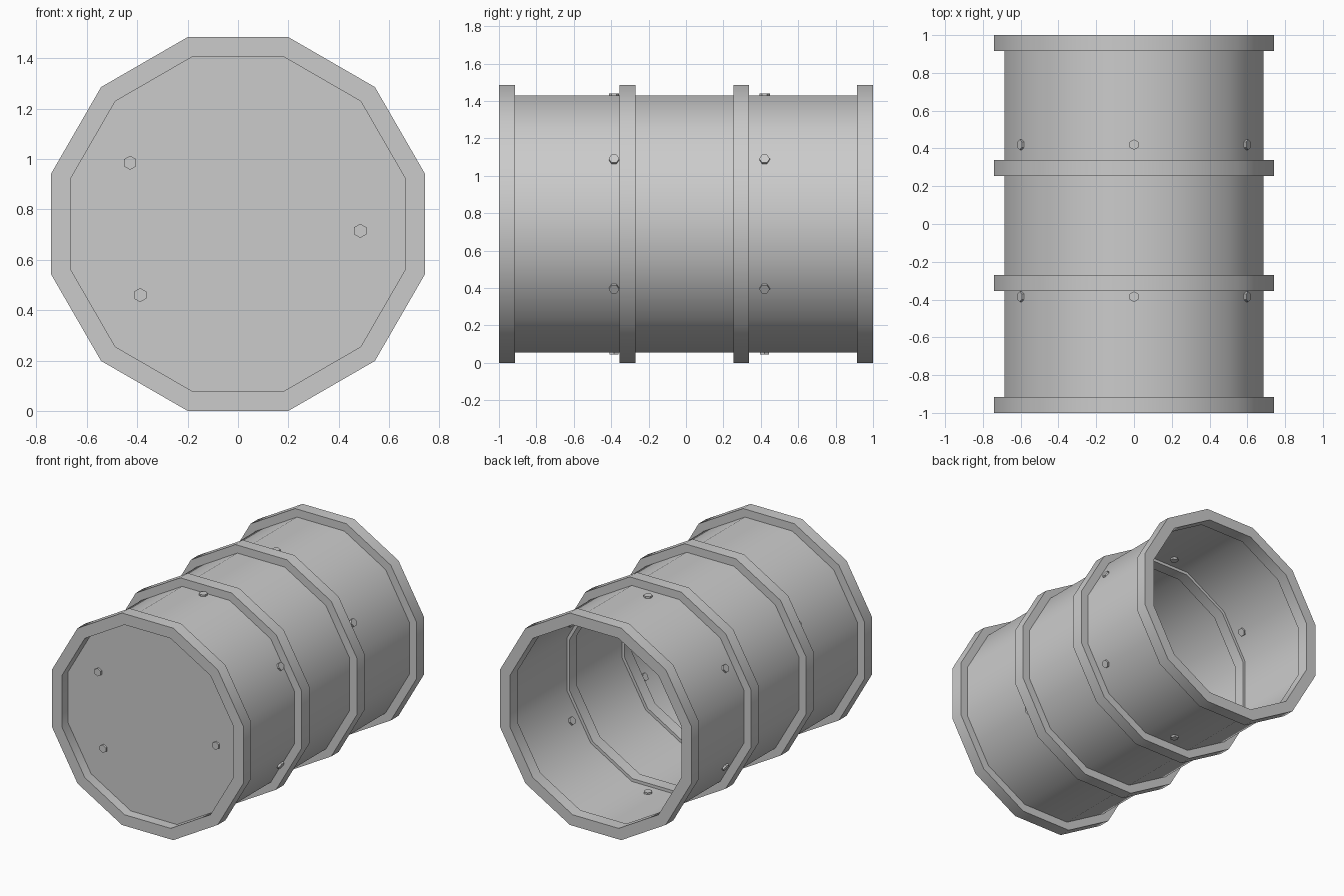
import bpy, bmesh, math
from mathutils import Matrix, Vector

if "Cube" in bpy.data.objects:
    bpy.data.objects.remove(bpy.data.objects["Cube"])

SIDES = 12
CZ = 0.742                      # height of the barrel axis
COS = math.cos(math.pi / SIDES)


def finish(bm, name, fix=True):
    if fix:
        bmesh.ops.recalc_face_normals(bm, faces=bm.faces)
    me = bpy.data.meshes.new(name)
    bm.to_mesh(me)
    bm.free()
    me.shade_smooth()
    me.set_sharp_from_angle(angle=math.radians(40))
    ob = bpy.data.objects.new(name, me)
    bpy.context.collection.objects.link(ob)
    return ob


def loop(bm, apothem, y):
    r = apothem / COS
    angles = [(i + 0.5) * math.tau / SIDES for i in range(SIDES)]
    return [bm.verts.new((r * math.cos(a), y, CZ + r * math.sin(a))) for a in angles]


def bridge(bm, a, b):
    for i in range(SIDES):
        j = (i + 1) % SIDES
        bm.faces.new((a[i], a[j], b[j], b[i]))


def ring(name, y0, y1, inner=0.665, outer=0.742):
    bm = bmesh.new()
    loops = [loop(bm, a, y) for a, y in
             ((outer, y0), (outer, y1), (inner, y1), (inner, y0))]
    for i in range(4):
        bridge(bm, loops[i], loops[(i + 1) % 4])
    finish(bm, name)


def bolt(name, centre, direction, depth):
    bm = bmesh.new()
    rot = Vector((0, 0, 1)).rotation_difference(Vector(direction)).to_matrix().to_4x4()
    bmesh.ops.create_cone(bm, cap_ends=True, segments=6, radius1=0.028, radius2=0.028,
                          depth=depth, matrix=Matrix.Translation(centre) @ rot)
    finish(bm, name)


# thin drum wall with a recessed front lid, open at the back
bm = bmesh.new()
front, back = loop(bm, 0.686, -0.93), loop(bm, 0.686, 0.99)
bridge(bm, front, back)
bm.faces.new(front)
finish(bm, "drum_body")

# end rims and hoops
for name, y0, y1 in (("front_rim", -1, -0.915), ("front_hoop", -0.355, -0.27),
                     ("back_hoop", 0.255, 0.338), ("back_rim", 0.915, 1)):
    ring(name, y0, y1)

# side bolts, going through the wall
for y in (-0.385, 0.42):
    for k in range(6):
        a = math.radians(30 + 60 * k)
        d = Vector((math.cos(a), 0, math.sin(a)))
        bolt("side_bolt", Vector((0, y, CZ)) + d * 0.686, d, 0.026)

# lid bolts
for x, z in ((-0.428, 0.985), (0.485, 0.715), (-0.388, 0.46)):
    bolt("lid_bolt", Vector((x, -0.93, z)), (0, -1, 0), 0.026)
